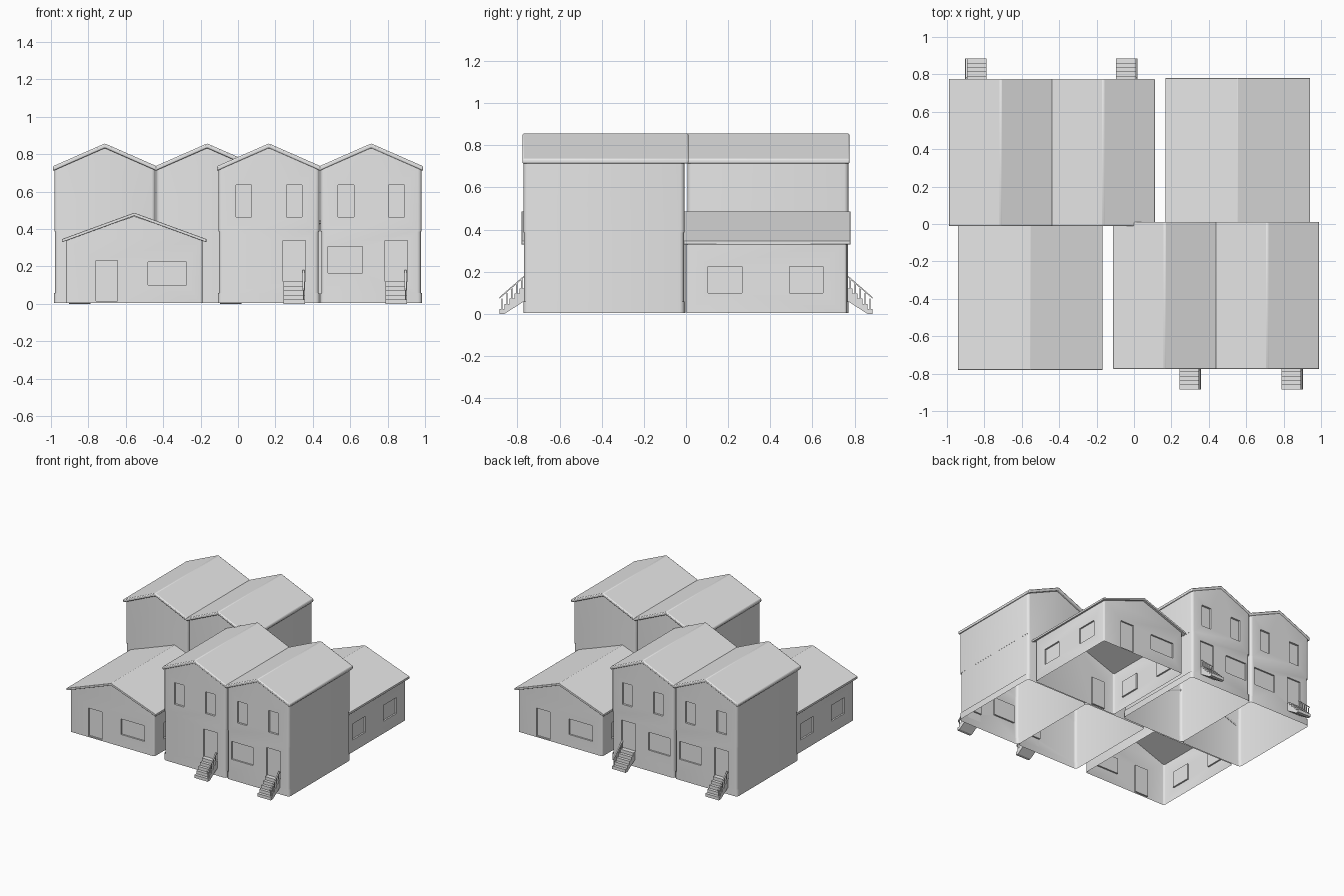
import bpy, bmesh, math

old = bpy.data.objects.get("Cube")
if old:
    bpy.data.objects.remove(old, do_unlink=True)

grey = bpy.data.materials.new("plain_grey")
grey.use_nodes = True
grey.diffuse_color = (0.8, 0.8, 0.8, 1)
grey.node_tree.nodes["Principled BSDF"].inputs["Base Color"].default_value = (0.8, 0.8, 0.8, 1)


def finish(name, bm, turn):
    """Turn a bmesh into an object; turn=True spins it to the back row."""
    bmesh.ops.recalc_face_normals(bm, faces=bm.faces)
    me = bpy.data.meshes.new(name)
    bm.to_mesh(me)
    bm.free()
    me.materials.append(grey)
    ob = bpy.data.objects.new(name, me)
    bpy.context.collection.objects.link(ob)
    ob.rotation_euler.z = math.pi if turn else 0
    return ob


def activate(ob):
    bpy.ops.object.select_all(action='DESELECT')
    ob.select_set(True)
    bpy.context.view_layer.objects.active = ob


def smooth(ob):
    activate(ob)
    bpy.ops.object.shade_smooth_by_angle(angle=math.radians(32))


def prism_mesh(profile, y0, y1):
    """Extrude an (x, z) outline along y."""
    bm = bmesh.new()
    face = bm.faces.new([bm.verts.new((x, y0, z)) for x, z in profile])
    ext = bmesh.ops.extrude_face_region(bm, geom=[face])
    verts = [g for g in ext["geom"] if isinstance(g, bmesh.types.BMVert)]
    bmesh.ops.translate(bm, verts=verts, vec=(0, y1 - y0, 0))
    return bm


def add_box(bm, x0, x1, y0, y1, z0, z1):
    made = bmesh.ops.create_cube(bm, size=1)["verts"]
    bmesh.ops.scale(bm, verts=made, vec=(x1 - x0, y1 - y0, z1 - z0))
    bmesh.ops.translate(bm, verts=made, vec=((x0 + x1) / 2, (y0 + y1) / 2, (z0 + z1) / 2))


def walls(name, profile, y0, y1, radius, openings, turn):
    """Hollow wall shell with rounded corners and recessed openings."""
    bm = prism_mesh(profile, y0, y1)
    upright = [e for e in bm.edges
               if abs(e.verts[0].co.x - e.verts[1].co.x) + abs(e.verts[0].co.y - e.verts[1].co.y) < 1e-5]
    bmesh.ops.bevel(bm, geom=upright, offset=radius, segments=3, profile=0.5, affect='EDGES')
    ob = finish(name, bm, turn)
    if openings:
        cut = bmesh.new()
        for box in openings:
            add_box(cut, *box)
        cutter = finish(name + "_cutter", cut, turn)
        cutter.hide_render = True
        bpy.context.view_layer.update()
        mod = ob.modifiers.new("recesses", 'BOOLEAN')
        mod.operation, mod.solver, mod.object = 'DIFFERENCE', 'EXACT', cutter
        activate(ob)
        bpy.ops.object.modifier_apply(modifier=mod.name)
        bpy.data.objects.remove(cutter, do_unlink=True)
    # open the underside and the top of the shell
    bm = bmesh.new()
    bm.from_mesh(ob.data)
    low = min(v.co.z for v in bm.verts)
    high = max(v.co.z for v in bm.verts)
    caps = [f for f in bm.faces if 0.3 < abs(f.normal.z) < 0.98
            or all(v.co.z < low + 1e-4 for v in f.verts)
            or all(v.co.z > high - 1e-4 for v in f.verts)]
    bmesh.ops.delete(bm, geom=caps, context='FACES')
    bm.to_mesh(ob.data)
    bm.free()
    smooth(ob)


def rect(cx, half, z0, z1):
    return [(cx - half, z0), (cx + half, z0), (cx + half, z1), (cx - half, z1)]


def gable(cx, half, z0, eave, ridge):
    return [(cx - half, z0), (cx + half, z0), (cx + half, eave), (cx, ridge), (cx - half, eave)]


def roof(name, cx, half, eave, ridge, thick, y0, y1, round_off, turn):
    """Chevron slab with softened edges."""
    outline = [(cx - half, eave), (cx, ridge), (cx + half, eave),
               (cx + half, eave - thick), (cx, ridge - thick), (cx - half, eave - thick)]
    ob = finish(name, prism_mesh(outline, y0, y1), turn)
    mod = ob.modifiers.new("soft_edges", 'BEVEL')
    mod.width, mod.segments, mod.limit_method = round_off, 2, 'ANGLE'
    smooth(ob)


FRONT, BACK, DEPTH = -0.768, -0.01, 0.012


def front_hole(x0, x1, z0, z1, y=FRONT):
    return (x0, x1, y - 0.05, y + DEPTH, z0, z1)


def stairs(name, cx, rail_side, turn):
    """Five solid steps with a sloping handrail on posts."""
    half, count, rise, run, foot = 0.058, 5, 0.024, 0.0235, -0.885
    outline = []
    for i in range(count):
        outline += [(foot + i * run, i * rise), (foot + i * run, (i + 1) * rise)]
    outline += [(FRONT, count * rise), (FRONT, 0.06), (foot + run, 0)]
    bm = bmesh.new()
    face = bm.faces.new([bm.verts.new((cx - half, y, z)) for y, z in outline])
    ext = bmesh.ops.extrude_face_region(bm, geom=[face])
    moved = [g for g in ext["geom"] if isinstance(g, bmesh.types.BMVert)]
    bmesh.ops.translate(bm, verts=moved, vec=(2 * half, 0, 0))
    finish(name + "_steps", bm, turn)
    rx = cx + rail_side * (half - 0.008)
    rail = bmesh.new()
    for i in range(count):
        y = foot + (i + 0.5) * run
        add_box(rail, rx - 0.003, rx + 0.003, y - 0.003, y + 0.003, (i + 1) * rise, (i + 1) * rise + 0.05)
    add_box(rail, rx - 0.005, rx + 0.005, foot, FRONT, 0, 0.008)
    bar = [v for v in rail.verts][-8:]
    for v in bar:
        v.co.z += 0.072 + (v.co.y - foot) * rise / run * 0.85
    finish(name + "_handrail", rail, turn)


def townhouse(name, cx, door_x, window_x, turn):
    half, door = 0.27, (0.12, 0.338)
    low = [front_hole(door_x - 0.06, door_x + 0.06, *door)]
    if window_x is not None:
        low.append(front_hole(window_x - 0.093, window_x + 0.093, 0.165, 0.305))
    high = [front_hole(cx + s * 0.135 - 0.042, cx + s * 0.135 + 0.042, 0.465, 0.635) for s in (-1, 1)]
    walls(name + "_base", rect(cx, half + 0.002, 0.005, 0.058), FRONT - 0.003, BACK + 0.003, 0.022, [], turn)
    walls(name + "_lower_walls", rect(cx, half - 0.004, 0.05, 0.39), FRONT, BACK, 0.02, low, turn)
    walls(name + "_upper_walls", gable(cx, half, 0.387, 0.72, 0.835), FRONT - 0.003, BACK + 0.003, 0.02, high, turn)
    roof(name + "_roof", cx, 0.278, 0.735, 0.857, 0.025, -0.776, 0.012, 0.007, turn)
    stairs(name, door_x, 1, turn)


def bungalow(name, turn):
    cx, half, y0, y1 = -0.555, 0.365, -0.763, -0.002
    holes = [front_hole(-0.76, -0.645, 0.014, 0.232, y0),
             front_hole(-0.48, -0.275, 0.1, 0.222, y0),
             (-0.4, -0.285, y1 - DEPTH, y1 + 0.05, 0.014, 0.232)]
    for side in (-1, 1):
        xs = sorted((cx + side * (half - DEPTH), cx + side * (half + 0.05)))
        holes += [(xs[0], xs[1], y, y + 0.16, 0.1, 0.225) for y in (-0.65, -0.265)]
    walls(name + "_walls", gable(cx, half, 0.005, 0.342, 0.468), y0, y1, 0.012, holes, turn)
    roof(name + "_roof", cx, 0.386, 0.346, 0.487, 0.017, -0.78, 0.012, 0.002, turn)


# front row, then the same plan spun round for the back row
townhouse("front_inner_house", 0.165, 0.3, None, False)
townhouse("front_outer_house", 0.712, 0.846, 0.573, False)
townhouse("back_inner_house", 0.165, 0.038, 0.307, True)
townhouse("back_outer_house", 0.712, 0.846, 0.573, True)
bungalow("front_bungalow", False)
bungalow("back_bungalow", True)

# swap the handrail of the mirrored inner house to its outer side
rail = bpy.data.objects["back_inner_house_handrail"]
for v in rail.data.vertices:
    v.co.x -= 0.1
